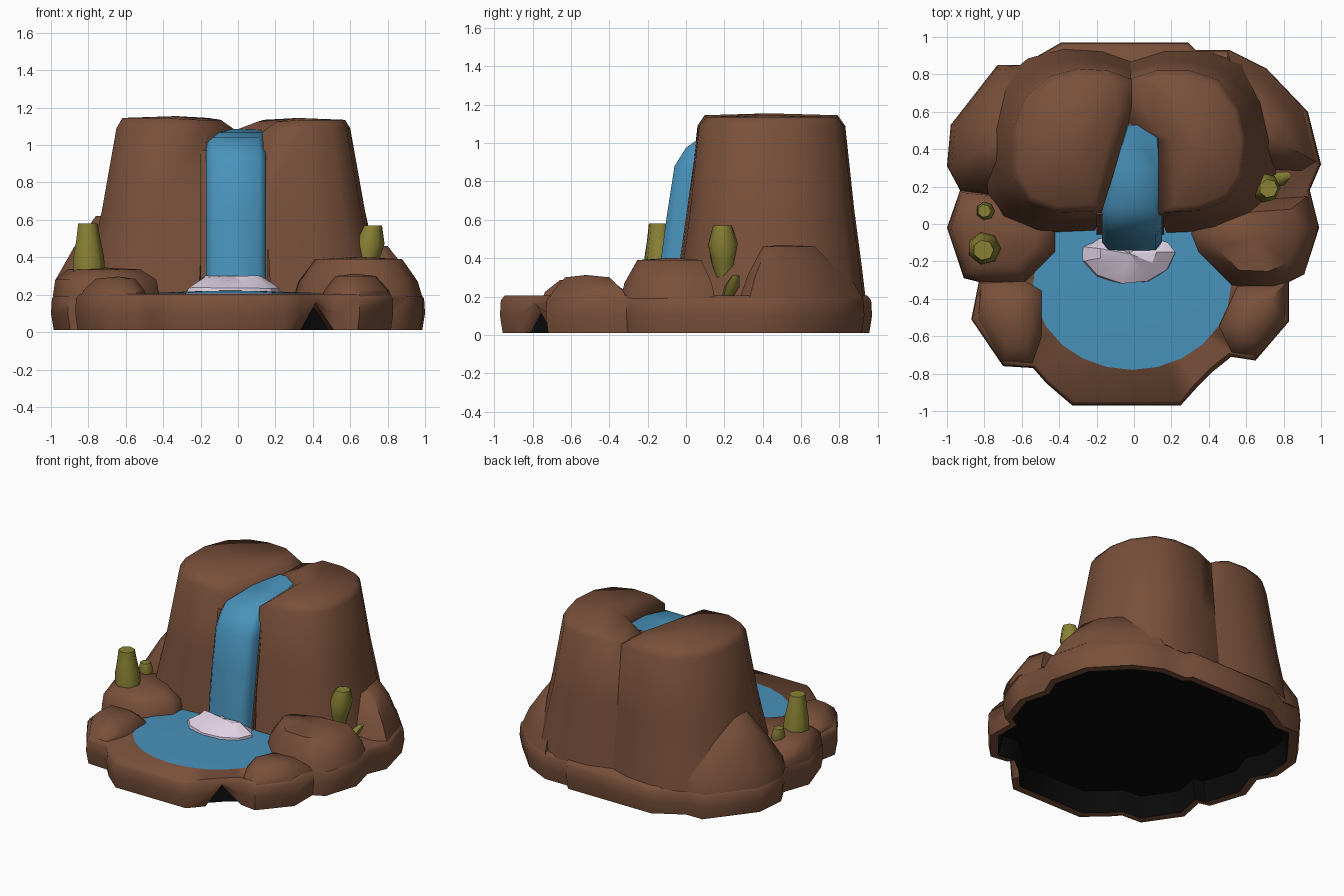
import bpy, bmesh, math, random
from mathutils import Vector

if "Cube" in bpy.data.objects:
    bpy.data.objects.remove(bpy.data.objects["Cube"])

random.seed(4)


def material(name, rgb):
    m = bpy.data.materials.new(name)
    m.diffuse_color = (*rgb, 1)
    m.use_nodes = True
    m.node_tree.nodes["Principled BSDF"].inputs["Base Color"].default_value = m.diffuse_color
    return m


ROCK = material("brown rock", (0.19, 0.08, 0.043))
WATER = material("blue water", (0.066, 0.29, 0.50))
FOAM = material("pale foam", (0.74, 0.64, 0.77))
PLANT = material("olive plant", (0.25, 0.22, 0.035))
BLACK = material("black underside", (0.003, 0.003, 0.003))


def finish(name, bm, mat, angle=55):
    me = bpy.data.meshes.new(name)
    bm.to_mesh(me)
    bm.free()
    ob = bpy.data.objects.new(name, me)
    bpy.context.collection.objects.link(ob)
    me.materials.append(mat)
    bpy.ops.object.select_all(action='DESELECT')
    ob.select_set(True)
    bpy.context.view_layer.objects.active = ob
    bpy.ops.object.shade_smooth_by_angle(angle=math.radians(angle))
    return ob


def ccw(pts):
    area = sum(a[0] * b[1] - b[0] * a[1] for a, b in zip(pts, pts[1:] + pts[:1]))
    return pts if area > 0 else pts[::-1]


def loft(name, rings, mat, cap=None, angle=55, flip=False):
    """Skin counter-clockwise rings from bottom to top; the underside stays open."""
    bm = bmesh.new()
    vs = [[bm.verts.new(p) for p in r] for r in rings]
    n = len(vs[0])
    for a, b in zip(vs, vs[1:]):
        for i in range(n):
            j = (i + 1) % n
            bm.faces.new((a[i], a[j], b[j], b[i]))
    if cap:
        c = bm.verts.new(cap)
        for i in range(n):
            bm.faces.new((vs[-1][i], vs[-1][(i + 1) % n], c))
    else:
        bm.faces.new(vs[-1])
    if flip:
        bmesh.ops.reverse_faces(bm, faces=bm.faces[:])
    return finish(name, bm, mat, angle)


def scaled(pts, c, s, z):
    return [(c[0] + (x - c[0]) * s, c[1] + (y - c[1]) * s, z) for x, y in pts]


def rock(name, pts, c, levels, rise=0.012):
    pts = ccw(pts)
    rings = [scaled(pts, c, s, z) for z, s in levels]
    return loft(name, rings, ROCK, (c[0], c[1], levels[-1][0] + rise))


# Base slab with an irregular rocky outline and a small gap at the front
outline = ccw([(-.33, -.97), (.25, -.97), (.34, -.87), (.42, -.79), (.52, -.71), (.65, -.73),
               (.83, -.52), (.83, -.31), (.91, -.27), (.99, -.02), (.94, .18), (1, .32),
               (.93, .6), (.71, .83), (.51, .93), (.33, .93), (.29, .97), (-.39, .97),
               (-.6, .85), (-.73, .85), (-.98, .53), (-1, .31), (-.93, .18), (-1, -.02),
               (-.91, -.29), (-.83, -.31), (-.87, -.51), (-.7, -.76), (-.54, -.77), (-.47, -.85)])


def base_ring(s, z, gap_z):
    ring = scaled(outline, (0, 0), s, z)
    return [(x, y, gap_z if abs(x - .42 * s) < .02 and y < -.6 else z) for x, y, z in ring]


loft("base_slab", [base_ring(.93, .012, .15), base_ring(.985, .01, .155), base_ring(1, .1, .165),
                   base_ring(.995, .18, .18), base_ring(.975, .205, .205)], ROCK, (0, -.3, .2))
# Black hollow underside
loft("hollow_underside", [base_ring(.93, .012, .012), base_ring(.9, .16, .16)], BLACK,
     (0, 0, .18), flip=True)

# Cliff: two lobes that slope down to a channel for the stream
left = [(-.17, .07), (-.42, .06), (-.57, .12), (-.65, .26), (-.65, .5), (-.58, .68), (-.45, .79),
        (-.3, .83), (-.14, .82), (.0, .77), (.0, .62), (-.03, .53)]
right = [(.13, .06), (.35, .07), (.5, .13), (.58, .25), (.6, .45), (.56, .62), (.45, .77),
         (.3, .82), (.12, .82), (-.04, .77), (-.04, .55), (.13, .45)]
for name, pts, c, top, inner in (("cliff_left", left, (-.33, .43), 1.145, .72),
                                 ("cliff_right", right, (.32, .43), 1.135, .6)):
    pts = ccw(pts)
    seam = [-.18 < x < .14 and y < .8 for x, y in pts]
    rings = [scaled(pts, (-.03, .45), s, z) for z, s in ((.19, 1.28), (.35, 1.23), (.65, 1.125))]
    rim = scaled(pts, (-.03, .45), 1, 1.09)
    rings.append([(x, y, 1.07 if k else z) for (x, y, z), k in zip(rim, seam)])
    rings.append([(c[0] + (x - c[0]) * (inner if k else .9), c[1] + (y - c[1]) * .9, top - .01 * k)
                  for (x, y), k in zip(pts, seam)])
    loft(name, rings, ROCK, (*c, top + .01), 70)
# Rock filling the gap behind the waterfall
gap = ccw([(-.2, .05), (.16, .05), (.16, .58), (-.2, .58)])
loft("cliff_middle", [[(x, y - .11 if y < .1 else y, .19) for x, y in gap],
                      [(x, y, .97) for x, y in gap]], ROCK)

# Boulders around the pool and the cliff foot
rock("boulder_right", [(.3, -.05), (.34, -.15), (.52, -.33), (.75, -.34), (.91, -.27), (.985, -.02),
                       (.93, .15), (.65, .13), (.4, .1)], (.65, -.07),
     ((.19, 1), (.27, .93), (.39, .68)))
rock("boulder_left", [(-.42, -.04), (-.42, -.15), (-.58, -.31), (-.83, -.31), (-.91, -.28),
                      (-.99, -.02), (-.93, .18), (-.65, .15)], (-.74, -.05),
     ((.19, 1), (.28, .95), (.335, .68)))
rock("boulder_front_right", [(.45, -.55), (.52, -.69), (.65, -.71), (.81, -.52), (.82, -.31),
                             (.55, -.33)], (.62, -.52), ((.19, 1), (.225, .93), (.3, .58)))
rock("boulder_front_left", [(-.49, -.35), (-.49, -.6), (-.54, -.75), (-.7, -.74), (-.84, -.51),
                            (-.82, -.31), (-.58, -.3)], (-.64, -.52),
     ((.19, 1), (.225, .93), (.285, .6)))
rock("boulder_back_left", [(-.93, .18), (-.6, .12), (-.45, .85), (-.6, .85), (-.73, .84),
                           (-.97, .53), (-.99, .31)], (-.62, .45),
     ((.19, 1), (.28, .96), (.45, .7), (.62, .38)))
rock("boulder_back_right", [(.9, .28), (.98, .33), (.91, .6), (.7, .82), (.5, .92), (.45, .3)],
     (.62, .52), ((.19, 1), (.31, .83), (.46, .5)))

# Pool: a shallow dome of water
bm = bmesh.new()
rim = [bm.verts.new((-.01 + .53 * math.cos(t), -.32 + .46 * math.sin(t), .207))
       for t in (i * math.tau / 24 for i in range(24))]
mid = bm.verts.new((-.05, -.2, .225))
for i in range(24):
    bm.faces.new((rim[i], rim[(i + 1) % 24], mid))
finish("pool", bm, WATER)

# Stream and waterfall: a chamfered strip; each row is y, z, left, right, edge offset in y and z
path = [(.53, 1.085, -.04, .13, 0, -.03), (.3, 1.07, -.11, .14, 0, -.03),
        (.09, 1.04, -.17, .14, .01, -.05), (.0, .975, -.17, .15, .05, -.05),
        (-.06, .88, -.17, .15, .07, -.02), (-.1, .62, -.17, .15, .07, 0),
        (-.13, .4, -.17, .15, .07, 0), (-.15, .19, -.17, .15, .08, 0)]
bm = bmesh.new()
rows = []
for y, z, l, r, dy, dz in path:
    ch = .035 if dy else .01
    sec = [(l, y + 2 * dy, z + 2 * dz), (l, y + dy * .6, z + dz * .6), (l + ch, y, z),
           (r - ch, y, z), (r, y + dy * .6, z + dz * .6), (r, y + 2 * dy, z + 2 * dz)]
    rows.append([bm.verts.new(p) for p in sec])
for a, b in zip(rows, rows[1:]):
    for i in range(5):
        bm.faces.new((a[i], b[i], b[i + 1], a[i + 1]))
finish("waterfall", bm, WATER)

# Foam where the water lands
n = 11
rings = []
for z, s, jz in ((.2, 1, 0), (.24, .95, .01), (.285, .62, .03)):
    rings.append([(-.03 + .26 * s * math.cos(t) * random.uniform(.93, 1.03),
                   -.15 + (.18 if math.sin(t) < 0 else .1) * s * math.sin(t) * random.uniform(.93, 1.03),
                   z + random.uniform(-jz, jz)) for t in (i * math.tau / n for i in range(n))])
loft("foam", rings, FOAM, (-.02, -.16, .3), 30)


# Stubby plants: base point, top point, and radii along the stem
def plant(name, base, top, radii, sides=7):
    a, b = Vector(base), Vector(top)
    rings = []
    for k, r in enumerate(radii):
        p = a.lerp(b, k / (len(radii) - 1))
        rings.append([(p.x + r * math.cos(t), p.y + r * math.sin(t), p.z)
                      for t in (i * math.tau / sides for i in range(sides))])
    loft(name, rings, PLANT)


plant("plant_left", (-.8, -.13, .32), (-.805, -.14, .58), (.09, .085, .068, .055))
plant("plant_left_small", (-.79, .07, .3), (-.8, .07, .41), (.03, .05, .035))
plant("plant_right", (.67, .2, .28), (.72, .19, .57), (.045, .065, .08, .05))
plant("plant_right_small", (.74, .22, .2), (.82, .26, .31), (.03, .04, .02))
